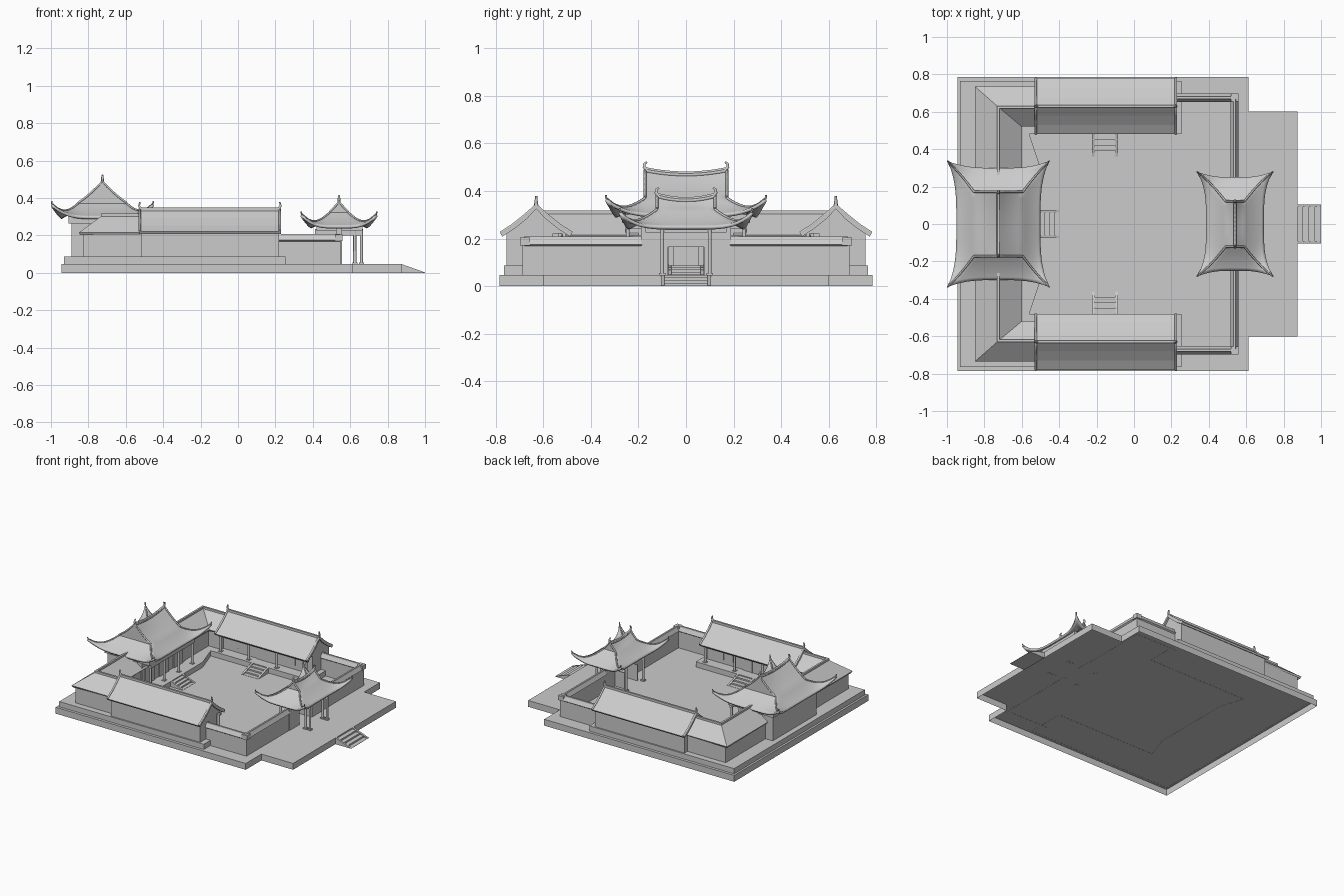
import bpy, bmesh, math
from mathutils import Vector

cube = bpy.data.objects.get("Cube")
if cube:
    bpy.data.objects.remove(cube)

stone = bpy.data.materials.new("plain_grey")
stone.use_nodes = True
stone.diffuse_color = (0.6, 0.6, 0.6, 1)
stone.node_tree.nodes["Principled BSDF"].inputs["Base Color"].default_value = (0.6, 0.6, 0.6, 1)


def add(name, data):
    ob = bpy.data.objects.new(name, data)
    data.materials.append(stone)
    bpy.context.collection.objects.link(ob)
    return ob


def extrude(name, pts, axis, a, b, hollow=False):
    """Prism: pts are (y,z), (x,z) or (x,y) for axis x, y or z; hollow leaves end a open."""
    place = {"x": lambda p, k: (k, p[0], p[1]), "y": lambda p, k: (p[0], k, p[1]),
             "z": lambda p, k: (p[0], p[1], k)}[axis]
    bm = bmesh.new()
    lo = [bm.verts.new(place(p, a)) for p in pts]
    hi = [bm.verts.new(place(p, b)) for p in pts]
    base = bm.faces.new(lo)
    bm.faces.new(hi)
    for i in range(len(pts)):
        j = (i + 1) % len(pts)
        bm.faces.new((lo[i], lo[j], hi[j], hi[i]))
    bmesh.ops.recalc_face_normals(bm, faces=bm.faces)
    if hollow:
        bmesh.ops.delete(bm, geom=[base], context="FACES_ONLY")
    me = bpy.data.meshes.new(name)
    bm.to_mesh(me)
    return add(name, me)


def box(name, x0, x1, y0, y1, z0, z1):
    return extrude(name, [(x0, y0), (x1, y0), (x1, y1), (x0, y1)], "z", z0, z1)


def sheet(name, rows, thick, smooth=False):
    """Grid surface through rows of points, facing up and thickened downwards."""
    bm = bmesh.new()
    grid = [[bm.verts.new(p) for p in row] for row in rows]
    for r, q in zip(grid, grid[1:]):
        for i in range(len(r) - 1):
            bm.faces.new((r[i], r[i + 1], q[i + 1], q[i]))
    bmesh.ops.remove_doubles(bm, verts=bm.verts, dist=1e-5)
    bm.normal_update()
    if sum(f.normal.z for f in bm.faces) < 0:
        bmesh.ops.reverse_faces(bm, faces=bm.faces)
    me = bpy.data.meshes.new(name)
    bm.to_mesh(me)
    ob = add(name, me)
    mod = ob.modifiers.new("thickness", "SOLIDIFY")
    mod.thickness = thick
    mod.offset = -1
    if smooth:
        bpy.ops.object.select_all(action="DESELECT")
        ob.select_set(True)
        bpy.context.view_layer.objects.active = ob
        bpy.ops.object.shade_smooth_by_angle(angle=math.radians(40))


def tube(name, pts, r, taper=1):
    cu = bpy.data.curves.new(name, "CURVE")
    cu.dimensions = "3D"
    cu.bevel_depth = r
    cu.bevel_resolution = 1
    cu.use_fill_caps = True
    sp = cu.splines.new("POLY")
    sp.points.add(len(pts) - 1)
    for i, p in enumerate(pts):
        sp.points[i].co = (*p, 1)
        sp.points[i].radius = 1 + (taper - 1) * i / (len(pts) - 1)
    add(name, cu)


def column(name, x, y, z0, z1, r=0.009):
    tube(name, [(x, y, z0), (x, y, z1)], r)
    box(name + "_foot", x - 0.013, x + 0.013, y - 0.013, y + 0.013, z0, z0 + 0.01)


def stairs(name, x, y, angle, half, length, z0, z1, n):
    """Flight going down along local +x, below a sloping cheek on each side."""
    prof = [(0, 0)]
    for i in range(n):
        z = (z1 - z0) * (n - i - 0.85) / n
        prof += [(length * i / n, z), (length * (i + 1) / n, z)]
    prof.append((length, 0))
    parts = [extrude(name + "_treads", prof, "y", -half, half)]
    for s in (1, -1):
        parts.append(extrude(name + "_cheek", [(0, 0), (0, z1 - z0), (length, 0.002), (length, 0)],
                             "y", s * half, s * (half - 0.014)))
    for p in parts:
        p.location = (x, y, z0)
        p.rotation_euler.z = angle


def temple_roof(name, cx, xg, hx, yr, hy, zr, zg, ze, lift, dx, dy):
    """Sweeping hip-and-gable roof with upturned corners, ridges and finials."""
    def bow(t):
        return (1 - t) * (1 - 0.3 * t)

    def point(x, y, skirt):
        ax, ay = abs(x), abs(y)
        t, w = (ax - xg) / (hx - xg), (ay - yr) / (hy - yr)
        q = max(t, w, 0) if skirt else t
        if q < 0:
            s = ax / xg
            z = zg + (zr - zg) * bow(s) + 0.018 * (ay / yr) ** 2 * (1 - s)
        else:
            z = ze + (zg - ze) * bow(q)
        c = (ax / hx) * (ay / hy)
        return Vector((cx + x + math.copysign(dx * c ** 4, x),
                       y + math.copysign(dy * c ** 4, y), z + lift * c ** 5))

    n = 8
    inner = [xg * i / 5 for i in range(5)]
    outer = [xg + (hx - xg) * i / n for i in range(n + 1)]
    xs = [-v for v in (inner + outer)[:0:-1]] + inner + outer
    ys = [yr + (hy - yr) * i / n for i in range(n + 1)]
    levels = [(-y, True) for y in ys[::-1]]
    levels += [(yr * i / 5, False) for i in range(-5, 6)] + [(y, True) for y in ys]
    sheet(name, [[point(x, y, k) for x in xs] for y, k in levels], 0.014, True)
    # main ridge, verges, hips and curled ends
    up = Vector((0, 0, 0.004))
    ridge = [point(0, yr * i / 5, False) for i in range(-5, 6)]
    tube(name + "_ridge", ridge, 0.009)
    tube(name + "_ridge_cap", [p + 2 * up for p in ridge], 0.007)
    for s in (1, -1):
        tube(name + "_verge", [point(xg * i / 5, s * yr, False) + up for i in range(-5, 6)], 0.006)
        x, y, z = ridge[-1 if s > 0 else 0]
        tube(name + "_finial", [(x, y - s * 0.008, z), (x, y + s * 0.004, z + 0.015),
                                (x, y + s * 0.003, z + 0.028), (x, y - s * 0.008, z + 0.036)],
             0.009, 0.5)
        for m in (1, -1):
            hip = [point(m * (xg + (hx - xg) * i / n), s * y, True) for i, y in enumerate(ys)]
            hip.append(hip[-1] + Vector((m * 0.002, s * 0.002, 0.012)))
            tube(name + "_hip", hip, 0.006, 0.7)


def mirrored(half):
    return half + [(x, -y) for x, y in half[::-1]]


# terraces, open underneath
terrace = mirrored([(-0.945, 0.785), (0.613, 0.785), (0.613, 0.602), (0.873, 0.602)])
extrude("terrace", terrace, "z", 0, 0.047, hollow=True)
plinth = mirrored([(-0.93, 0.765), (0.255, 0.765), (0.255, 0.48), (-0.56, 0.48), (-0.5, 0.3)])
extrude("hall_plinth", plinth, "z", 0.046, 0.086, hollow=True)

# steps
stairs("gate_steps", 0.873, 0, 0, 0.105, 0.127, 0, 0.047, 4)
stairs("main_steps", -0.5, 0, 0, 0.075, 0.1, 0.047, 0.088, 4)
for s in (1, -1):
    stairs("side_steps", -0.155, s * 0.48, -s * math.pi / 2, 0.07, 0.12, 0.047, 0.088, 4)

# main hall
temple_roof("main_roof", -0.725, 0.13, 0.225, 0.172, 0.3, 0.468, 0.37, 0.3, 0.07, 0.045, 0.035)
box("main_hall_walls", -0.89, -0.61, -0.255, 0.255, 0.08, 0.3)
box("main_hall_brackets", -0.905, -0.535, -0.27, 0.27, 0.265, 0.3)
box("main_hall_beam", -0.555, -0.535, -0.255, 0.255, 0.24, 0.268)
for y in (-0.245, -0.085, 0.085, 0.245):
    column("main_hall_column", -0.545, y, 0.08, 0.27)
for y in (-0.165, 0, 0.165):
    box("main_hall_door", -0.615, -0.603, y - 0.055, y + 0.055, 0.085, 0.215)
    box("main_hall_door_post", -0.605, -0.598, y - 0.004, y + 0.004, 0.085, 0.215)

# gatehouse
temple_roof("gate_roof", 0.54, 0.05, 0.155, 0.122, 0.25, 0.36, 0.322, 0.25, 0.065, 0.045, 0.028)
box("gate_brackets", 0.42, 0.665, -0.17, 0.17, 0.225, 0.258)
box("gate_lintel", 0.525, 0.555, -0.1, 0.1, 0.165, 0.25)
for s in (1, -1):
    box("gate_jamb", 0.525, 0.555, s * 0.075, s * 0.19, 0.046, 0.25)
    for x in (0.42, 0.625, 0.66):
        column("gate_column", x, s * 0.1, 0.046, 0.235)
    box("gate_tie_beam", 0.42, 0.66, s * 0.095, s * 0.105, 0.2, 0.228)
    box("gate_leaf", 0.45, 0.525, s * 0.073, s * 0.08, 0.047, 0.165)

# steep tiled coping section, shared by the courtyard walls
coping = [(0.013, 0.168), (0.022, 0.175), (0.008, 0.2), (0.006, 0.208)]
coping += [(-w, z) for w, z in coping[::-1]]

for s in (1, -1):
    # courtyard wall
    box("front_wall", 0.525, 0.551, s * 0.185, s * 0.688, 0.046, 0.175)
    box("side_wall", 0.21, 0.551, s * 0.662, s * 0.688, 0.046, 0.175)
    extrude("front_coping", [(0.538 + w, z) for w, z in coping], "y", s * 0.185, s * 0.68)
    extrude("side_coping", [(s * (0.675 + w), z) for w, z in coping], "x", 0.21, 0.545)
    box("corner_coping", 0.518, 0.56, s * 0.655, s * 0.697, 0.17, 0.204)

    # side hall
    wall = [(0.754, 0.08), (0.754, 0.222), (0.63, 0.328), (0.51, 0.222), (0.56, 0.222), (0.56, 0.08)]
    extrude("side_hall_walls", [(s * y, z) for y, z in wall], "x", -0.515, 0.218)
    slope = [(0.78, 0.22), (0.73, 0.252), (0.68, 0.292), (0.63, 0.338)]
    slope += [(1.26 - y, z) for y, z in slope[2::-1]]
    sheet("side_hall_roof", [[(x, s * y, z) for y, z in slope] for x in (-0.53, 0.23)], 0.014)
    box("side_hall_ridge", -0.53, 0.23, s * 0.623, s * 0.637, 0.33, 0.348)
    box("side_hall_beam", -0.515, 0.218, s * 0.505, s * 0.52, 0.195, 0.225)
    for x, d in ((-0.525, -1), (0.224, 1)):
        tube("side_hall_verge", [(x, s * y, z + 0.003) for y, z in slope], 0.007)
        tube("side_hall_finial", [(x - d * 0.008, s * 0.63, 0.34), (x + d * 0.004, s * 0.63, 0.357),
                                  (x, s * 0.63, 0.378)], 0.009, 0.5)
    for x in (-0.5, -0.27, -0.04, 0.2):
        column("side_hall_column", x, s * 0.512, 0.08, 0.205)
    for x, z0 in ((-0.385, 0.12), (-0.155, 0.085), (0.08, 0.12)):
        box("side_hall_panel", x - 0.08, x + 0.08, s * 0.553, s * 0.562, z0, 0.19)
        box("side_hall_panel_bar", x - 0.003, x + 0.003, s * 0.549, s * 0.555, z0, 0.19)

    # corner gallery
    box("back_gallery_wall", -0.83, -0.615, s * 0.2, s * 0.72, 0.08, 0.222)
    box("side_gallery_wall", -0.65, -0.51, s * 0.535, s * 0.72, 0.08, 0.222)
    lines = []
    for x, y, z in ((-0.85, 0.735, 0.215), (-0.725, 0.625, 0.308), (-0.6, 0.52, 0.215)):
        lines.append([(-0.52, s * y, z), (x, s * y, z), (x, s * 0.2, z)])
    sheet("gallery_roof", lines, 0.016)
    box("back_gallery_ridge", -0.732, -0.718, s * 0.2, s * 0.632, 0.3, 0.317)
    box("side_gallery_ridge", -0.718, -0.52, s * 0.618, s * 0.632, 0.3, 0.317)
